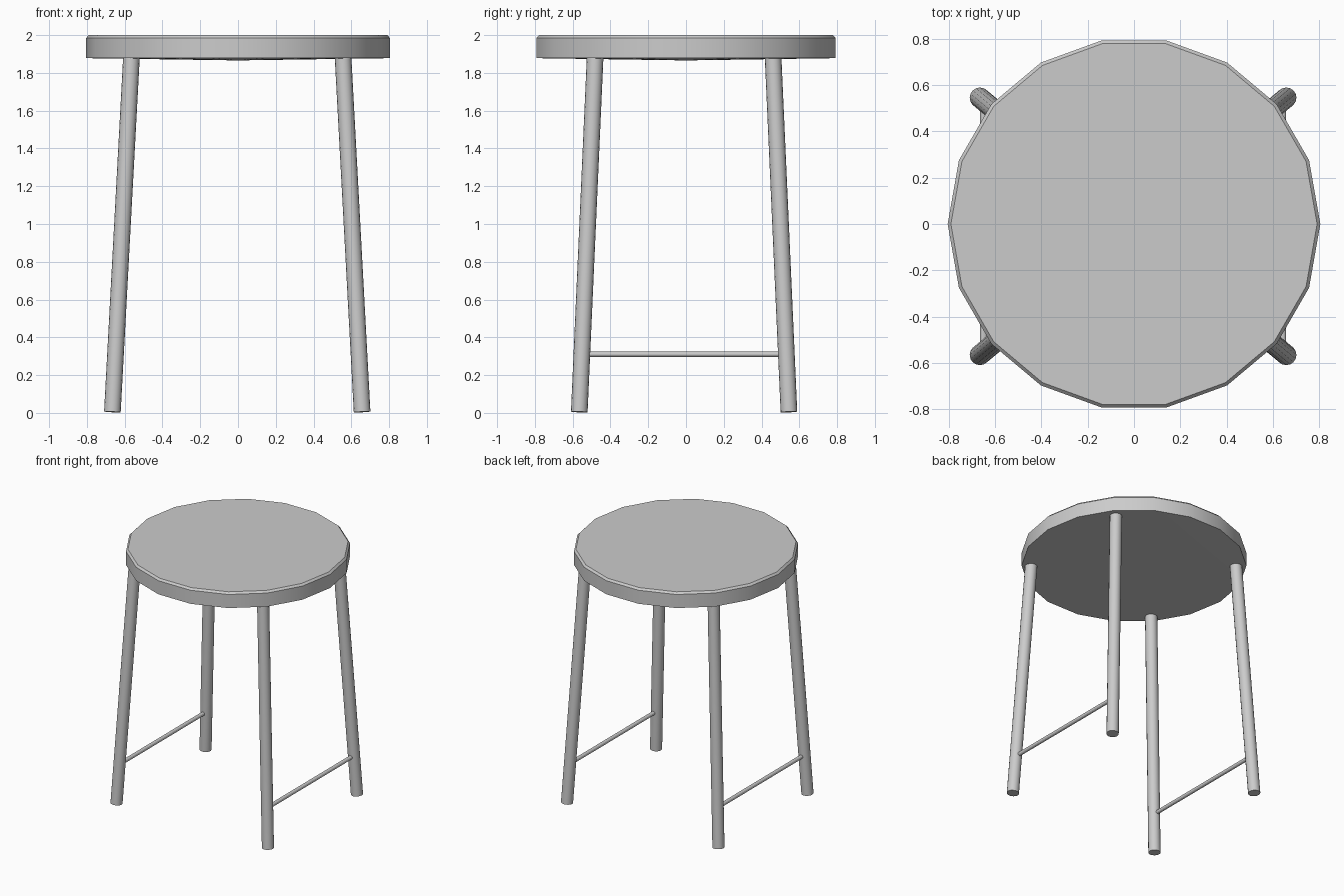
import bpy, bmesh
from math import cos, sin, tau
from mathutils import Vector

if "Cube" in bpy.data.objects:
    bpy.data.objects.remove(bpy.data.objects["Cube"])


def finish(name, bm):
    bmesh.ops.recalc_face_normals(bm, faces=bm.faces)
    mesh = bpy.data.meshes.new(name)
    bm.to_mesh(mesh)
    bm.free()
    obj = bpy.data.objects.new(name, mesh)
    bpy.context.collection.objects.link(obj)
    bpy.ops.object.select_all(action='DESELECT')
    obj.select_set(True)
    bpy.context.view_layer.objects.active = obj
    bpy.ops.object.shade_smooth_by_angle(angle=0.52)


def rod(name, start, end, radius, sides):
    start, end = Vector(start), Vector(end)
    axis = end - start
    bm = bmesh.new()
    bmesh.ops.create_cone(bm, cap_ends=True, segments=sides, radius1=radius,
                          radius2=radius, depth=axis.length)
    rot = Vector((0, 0, 1)).rotation_difference(axis).to_matrix()
    bmesh.ops.rotate(bm, verts=bm.verts, cent=(0, 0, 0), matrix=rot)
    bmesh.ops.translate(bm, verts=bm.verts, vec=(start + end) / 2)
    finish(name, bm)


# Seat: 18-sided disc, chamfered top edge, slightly bellied underside
SIDES = 18
bm = bmesh.new()
rings = [[bm.verts.new((r * cos(tau * i / SIDES), r * sin(tau * i / SIDES), z))
          for i in range(SIDES)]
         for r, z in [(0.79, 2.0), (0.804, 1.985), (0.804, 1.878)]]
for a, b in zip(rings, rings[1:]):
    for i in range(SIDES):
        j = (i + 1) % SIDES
        bm.faces.new((a[i], a[j], b[j], b[i]))
bm.faces.new(rings[0])
belly = bm.verts.new((0, 0, 1.866))
for i in range(SIDES):
    bm.faces.new((rings[-1][i], rings[-1][(i + 1) % SIDES], belly))
finish("seat", bm)

# Splayed legs, and a thin stretcher joining front and back on each side
CX, CY = -0.004, -0.01
for side, sx in (("left", -1), ("right", 1)):
    for end, sy in (("front", -1), ("back", 1)):
        rod(f"{end}_{side}_leg",
            (CX + sx * 0.661, CY + sy * 0.555, 0.005),
            (CX + sx * 0.56, CY + sy * 0.471, 1.885), 0.044, 16)
    x = CX + sx * 0.645
    rod(f"{side}_stretcher", (x, CY - 0.53, 0.31), (x, CY + 0.53, 0.31), 0.015, 12)
